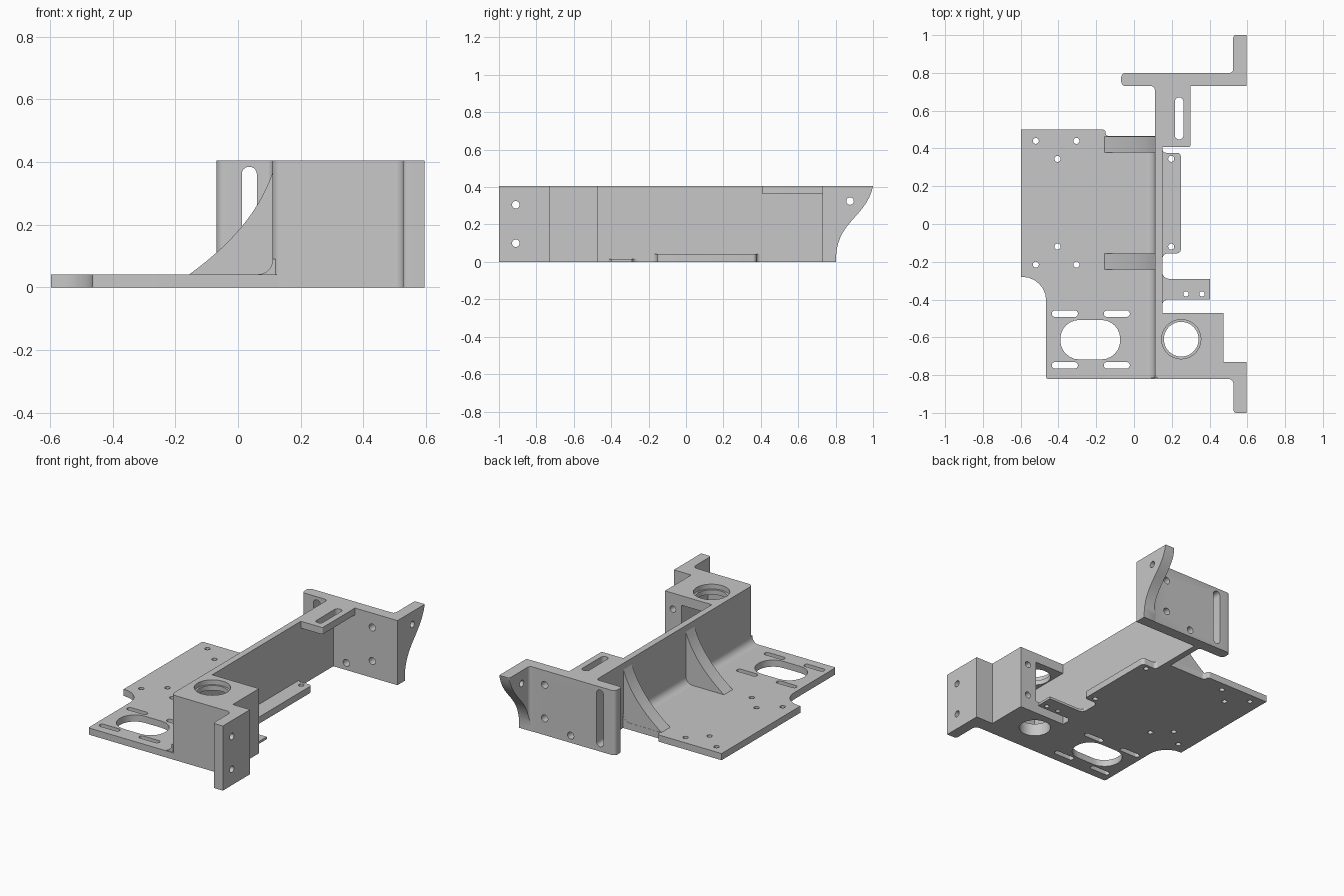
import bpy, bmesh, math
from mathutils import Vector

cube = bpy.data.objects.get("Cube")
if cube:
    bpy.data.objects.remove(cube, do_unlink=True)

grey = bpy.data.materials.new("machined_grey")
grey.use_nodes = True
grey.diffuse_color = (0.57, 0.57, 0.57, 1)
grey.node_tree.nodes["Principled BSDF"].inputs["Base Color"].default_value = grey.diffuse_color


def rounded(corners, steps=6):
    """Outline from (u, v, radius) corners."""
    out = []
    for i, (u, v, r) in enumerate(corners):
        p = Vector((u, v))
        if r == 0:
            out.append(p)
            continue
        a = (Vector(corners[i - 1][:2]) - p).normalized()
        b = (Vector(corners[(i + 1) % len(corners)][:2]) - p).normalized()
        half = a.angle(b) / 2
        centre = p + (a + b).normalized() * r / math.sin(half)
        start = p + a * r / math.tan(half) - centre
        end = p + b * r / math.tan(half) - centre
        for k in range(steps + 1):
            t = k / steps
            sweep_angle = math.pi - 2 * half
            spoke = start * math.sin((1 - t) * sweep_angle) + end * math.sin(t * sweep_angle)
            out.append(centre + spoke / math.sin(sweep_angle))
    return out


def bezier(p, c1, c2, q, steps=14):
    p, c1, c2, q = map(Vector, (p, c1, c2, q))
    ts = [k / steps for k in range(steps + 1)]
    return [p * (1 - t) ** 3 + c1 * 3 * t * (1 - t) ** 2 + c2 * 3 * t * t * (1 - t) + q * t ** 3 for t in ts]


def extrude(name, outline, low, high, axis="z"):
    """Prism from a 2D outline along an axis."""
    place = {"x": lambda u, v, w: (w, u, v),
             "y": lambda u, v, w: (u, w, v),
             "z": lambda u, v, w: (u, v, w)}[axis]
    bm = bmesh.new()
    base = bm.faces.new([bm.verts.new(place(p[0], p[1], low)) for p in outline])
    top = bmesh.ops.extrude_face_region(bm, geom=[base], use_keep_orig=True)["geom"]
    bmesh.ops.translate(bm, vec=place(0, 0, high - low),
                        verts=[g for g in top if isinstance(g, bmesh.types.BMVert)])
    bmesh.ops.recalc_face_normals(bm, faces=bm.faces)
    mesh = bpy.data.meshes.new(name)
    bm.to_mesh(mesh)
    bm.free()
    mesh.materials.append(grey)
    obj = bpy.data.objects.new(name, mesh)
    bpy.context.collection.objects.link(obj)
    return obj


def activate(obj):
    bpy.ops.object.select_all(action="DESELECT")
    obj.select_set(True)
    bpy.context.view_layer.objects.active = obj


def cut(obj, outline, low, high, axis="z"):
    cutter = extrude("cutter", outline, low, high, axis)
    cutter.hide_render = True
    mod = obj.modifiers.new("cut", "BOOLEAN")
    mod.operation, mod.solver, mod.object = "DIFFERENCE", "EXACT", cutter
    activate(obj)
    bpy.ops.object.modifier_apply(modifier=mod.name)
    bpy.data.objects.remove(cutter, do_unlink=True)


def circle(u, v, r, n=24):
    return [(u + r * math.cos(k * math.tau / n), v + r * math.sin(k * math.tau / n)) for k in range(n)]


def box(u0, u1, v0, v1, r=0.0):
    return rounded([(u0, v0, r), (u1, v0, r), (u1, v1, r), (u0, v1, r)])


HEIGHT, PLATE = 0.405, 0.042

# Upright: long wall, bearing block, back plate and both end flanges
wall = extrude("upright_wall", rounded([
    (0.11, -0.82, 0.03), (0.527, -0.82, 0.03), (0.527, -1, 0.015), (0.595, -1, 0),
    (0.595, -0.73, 0), (0.475, -0.73, 0), (0.475, -0.47, 0), (0.15, -0.47, 0),
    (0.15, 0.73, 0), (0.595, 0.73, 0), (0.595, 1, 0), (0.525, 1, 0.015),
    (0.525, 0.8, 0.02), (-0.068, 0.8, 0.025), (-0.068, 0.73, 0.025), (0.11, 0.73, 0.02)]), 0, HEIGHT)

# Bearing pocket, bore, counterbore and block screw holes
cut(wall, box(0.151, 0.36, 0.08, 0.345), -0.73, -0.4, "y")
cut(wall, circle(0.25, -0.61, 0.092, 40), -0.1, 0.5)
cut(wall, circle(0.25, -0.61, 0.104, 40), 0.375, 0.5)
for z in (0.1, 0.305):
    cut(wall, circle(0.42, z, 0.02), -0.6, -0.4, "y")
    cut(wall, circle(-0.91, z, 0.02), 0.5, 0.65, "x")

# Back plate slot and holes
cut(wall, box(0.012, 0.06, 0.03, 0.385, 0.023), 0.7, 0.85, "y")
for x, z in ((0.42, 0.315), (0.42, 0.105), (0.24, 0.045)):
    cut(wall, circle(x, z, 0.022), 0.7, 0.85, "y")

# Swept lower edge of the rear flange
sweep = bezier((0.802, 0.03), (0.812, 0.22), (0.965, 0.24), (1, HEIGHT))
cut(wall, [(0.802, -0.05)] + sweep + [(1, 0.45), (1.1, 0.45), (1.1, -0.05)], 0.5, 0.65, "x")
cut(wall, circle(0.877, 0.325, 0.02), 0.5, 0.65, "x")

# Base plate with its holes and slots
base = extrude("base_plate", rounded([
    (-0.465, -0.82, 0.01), (0.13, -0.82, 0), (0.13, 0.465, 0), (-0.15, 0.465, 0.017),
    (-0.15, 0.5, 0.017), (-0.597, 0.5, 0), (-0.597, -0.28, 0), (-0.465, -0.28, 0.125)]), 0, PLATE)
for x, y in ((-0.52, 0.44), (-0.305, 0.44), (-0.405, 0.345),
             (-0.405, -0.12), (-0.52, -0.215), (-0.305, -0.215)):
    cut(base, circle(x, y, 0.016), -0.1, 0.1)
for x in (-0.435, -0.16):
    for y in (-0.475, -0.748):
        cut(base, box(x, x + 0.138, y - 0.017, y + 0.017, 0.0165), -0.1, 0.1)
cut(base, box(-0.39, -0.073, -0.717, -0.508, 0.1), -0.1, 0.1)

# Side ledge along the foot of the wall
ledge = extrude("side_ledge", rounded([
    (0.15, -0.19, 0), (0.15, -0.155, 0.03), (0.248, -0.155, 0.02), (0.248, 0.377, 0.02),
    (0.15, 0.377, 0.02), (0.15, 0.4, 0), (0.14, 0.4, 0), (0.14, -0.19, 0)]), 0, PLATE)
for y in (0.345, -0.12):
    cut(ledge, circle(0.197, y, 0.016), -0.1, 0.1)

# Thin sensor tab
tab = extrude("thin_tab", rounded([
    (0.15, -0.44, 0), (0.15, -0.4, 0.03), (0.403, -0.4, 0), (0.403, -0.29, 0),
    (0.15, -0.29, 0.035), (0.15, -0.25, 0), (0.14, -0.25, 0), (0.14, -0.44, 0)]), 0, 0.015)
for x in (0.275, 0.36):
    cut(tab, circle(x, -0.37, 0.014), -0.1, 0.1)

# Slotted tab at the top of the wall
top_tab = extrude("top_slotted_tab", rounded([
    (0.15, 0.408, 0), (0.3, 0.408, 0.01), (0.3, 0.73, 0), (0.15, 0.73, 0)]), 0.362, HEIGHT)
cut(top_tab, box(0.216, 0.262, 0.448, 0.67, 0.022), 0.3, 0.5)

# Curved gussets and the fillet between base and wall
curve = bezier((-0.155, PLATE), (-0.02, 0.14), (0.065, 0.24), (0.11, 0.365))
gussets = [extrude(name, curve + [(0.12, 0.365), (0.12, PLATE)], y, y + 0.086, "y")
           for name, y in (("rear_gusset", 0.378), ("front_gusset", -0.241))]
fillet = extrude("wall_fillet", rounded([
    (0.11, 0.09, 0), (0.11, PLATE, 0.045), (0.06, PLATE, 0), (0.12, PLATE, 0), (0.12, 0.09, 0)]),
    -0.815, 0.465, "y")

for part in [wall, base, ledge, tab, top_tab, fillet] + gussets:
    activate(part)
    bpy.ops.object.shade_smooth_by_angle(angle=math.radians(32))
